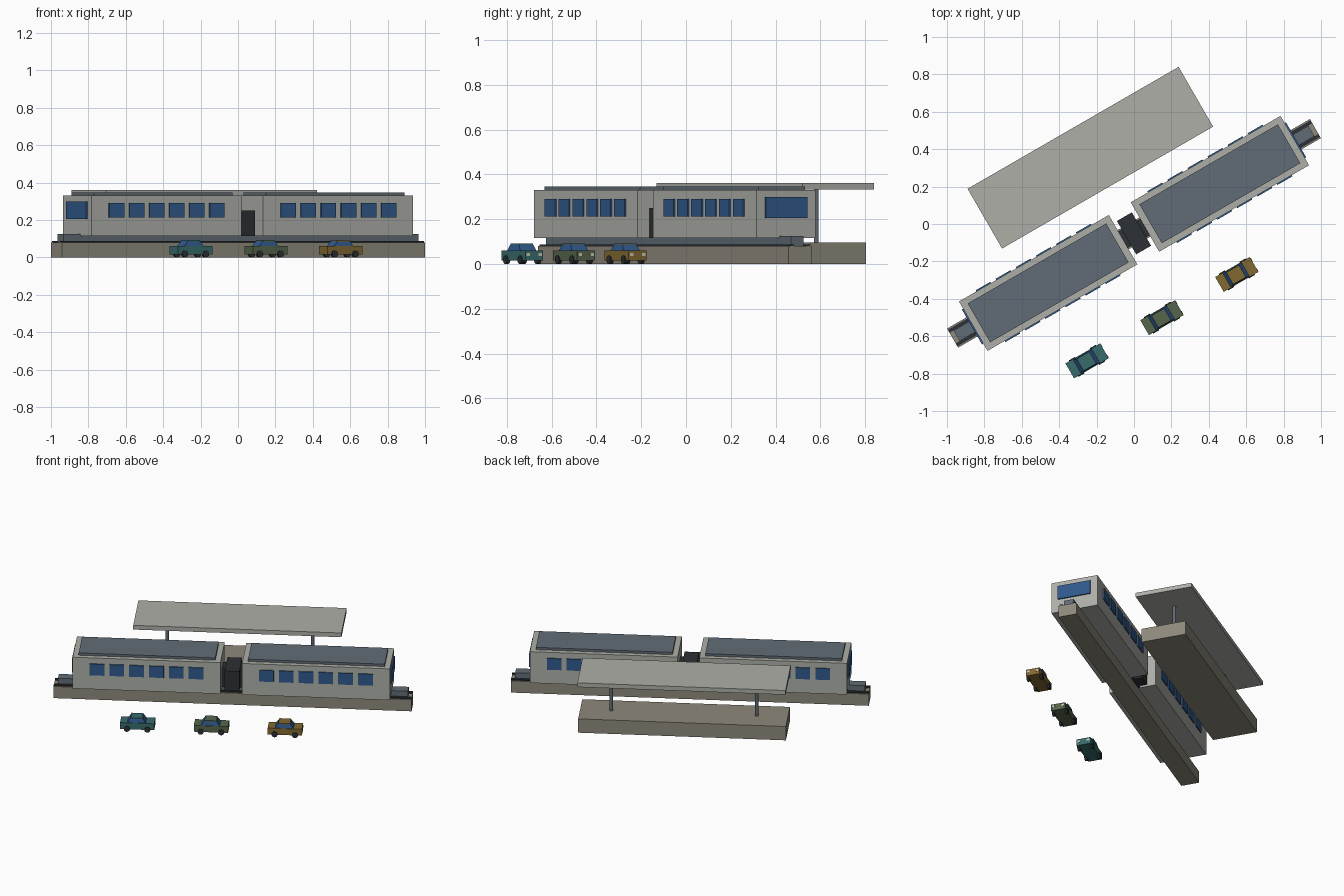
import bpy, bmesh, math
from mathutils import Matrix

if "Cube" in bpy.data.objects:
    bpy.data.objects.remove(bpy.data.objects["Cube"])

# Everything is laid out along a track axis, then turned 30 degrees
FRAME = Matrix.Translation((0, -0.05, 0)) @ Matrix.Rotation(math.radians(30), 4, 'Z')


def material(name, r, g, b):
    m = bpy.data.materials.new(name)
    m.diffuse_color = (r, g, b, 1)
    m.use_nodes = True
    m.node_tree.nodes["Principled BSDF"].inputs["Base Color"].default_value = m.diffuse_color
    return m


PALE = material("pale_panel", 0.42, 0.43, 0.39)
STONE = material("stone", 0.27, 0.25, 0.20)
SLATE = material("slate", 0.12, 0.15, 0.18)
DARK = material("dark_metal", 0.025, 0.03, 0.035)
GLASS = material("blue_glass", 0.03, 0.10, 0.26)
LAMP = material("lamp", 0.6, 0.58, 0.45)


def add(name, bm, mat):
    mesh = bpy.data.meshes.new(name)
    bm.to_mesh(mesh)
    bm.free()
    mesh.materials.append(mat)
    ob = bpy.data.objects.new(name, mesh)
    bpy.context.collection.objects.link(ob)
    ob.matrix_world = FRAME
    return ob


def box(name, centre, size, z0, z1, mat, top=None):
    """Box centred at (u, v); top gives a smaller upper size for a taper."""
    bm = bmesh.new()
    bmesh.ops.create_cube(bm, size=1)
    for p in bm.verts:
        s = top if top and p.co.z > 0 else size
        p.co = (centre[0] + p.co.x * s[0], centre[1] + p.co.y * s[1],
                z1 if p.co.z > 0 else z0)
    return add(name, bm, mat)


def cylinder(name, centre, radius, length, sides, mat, axis='Z'):
    bm = bmesh.new()
    turn = Matrix.Rotation(math.pi / 2, 4, 'X') if axis == 'Y' else Matrix()
    bmesh.ops.create_cone(bm, cap_ends=True, segments=sides, radius1=radius,
                          radius2=radius, depth=length,
                          matrix=Matrix.Translation(centre) @ turn)
    ob = add(name, bm, mat)
    for f in ob.data.polygons:
        f.use_smooth = len(f.vertices) == 4
    ob.data.set_sharp_from_angle(angle=math.radians(40))
    return ob


# Track bed, rails and the long underframe
box("track_bed", (0, 0), (2.24, 0.118), 0, 0.08, STONE)
for s in (-1, 1):
    box("rail", (0, s * 0.042), (2.24, 0.018), 0.08, 0.088, DARK)
box("underframe", (0, 0), (2.19, 0.065), 0.08, 0.125, SLATE)

# Two carriages with roof panels and windows
for s in (-1, 1):
    c = s * 0.53
    box("carriage_body", (c, 0), (0.925, 0.305), 0.115, 0.33, PALE)
    box("carriage_roof", (c, 0), (0.855, 0.24), 0.33, 0.346, SLATE)
    for side in (-1, 1):
        for i in range(6):
            box("side_window", (c + (i - 2.5) * 0.124, side * 0.1525),
                (0.092, 0.014), 0.213, 0.291, GLASS)
    box("cab_window", (s * 0.9925, 0), (0.016, 0.216), 0.205, 0.298, GLASS)

# Flexible gangway between carriages
box("gangway", (0, 0), (0.14, 0.10), 0.115, 0.24, DARK)
box("gangway_bellows", (0, 0), (0.092, 0.206), 0.115, 0.25, DARK)

# Platform with canopy on two posts
box("platform", (0, 0.467), (1.30, 0.29), 0, 0.095, STONE)
box("canopy", (0, 0.467), (1.303, 0.369), 0.332, 0.361, PALE)
for s in (-1, 1):
    cylinder("canopy_post", (s * 0.455, 0.467, 0.215), 0.011, 0.24, 12, SLATE)


# Parked road cars
def road_car(u, paint):
    v = -0.465
    box("car_body", (u, v), (0.214, 0.092), 0.016, 0.06, paint)
    box("car_cabin", (u - 0.004, v), (0.115, 0.084), 0.06, 0.087, GLASS, (0.078, 0.072))
    box("car_roof", (u - 0.004, v), (0.074, 0.074), 0.086, 0.092, paint)
    for s in (-1, 1):
        box("headlight", (u + 0.107, v + s * 0.031), (0.004, 0.018), 0.036, 0.05, LAMP)
        for e in (-1, 1):
            cylinder("wheel", (u + e * 0.064, v + s * 0.043, 0.019), 0.019, 0.016,
                     14, DARK, 'Y')


road_car(-0.558, material("teal_paint", 0.04, 0.15, 0.15))
road_car(-0.096, material("green_paint", 0.09, 0.13, 0.07))
road_car(0.366, material("amber_paint", 0.22, 0.14, 0.03))
